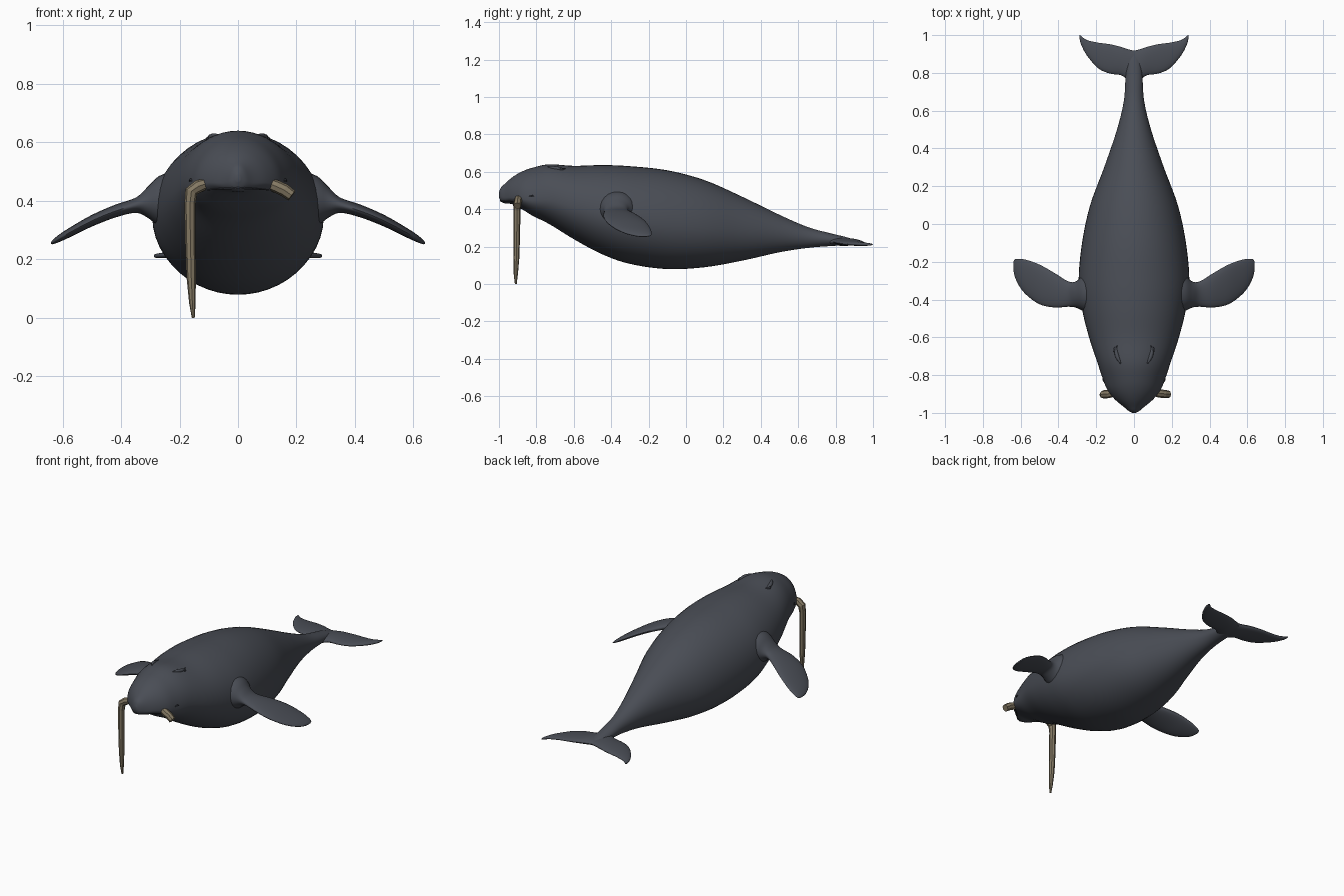
import bpy
import bmesh
from math import cos, sin, pi, radians
from mathutils import Vector
from mathutils.bvhtree import BVHTree

if "Cube" in bpy.data.objects:
    bpy.data.objects.remove(bpy.data.objects["Cube"])


def material(name, rgb):
    m = bpy.data.materials.new(name)
    m.use_nodes = True
    m.diffuse_color = (*rgb, 1)
    m.node_tree.nodes["Principled BSDF"].inputs["Base Color"].default_value = (*rgb, 1)
    return m


SKIN = material("slate skin", (0.068, 0.075, 0.092))
CREASE = material("dark crease", (0.03, 0.033, 0.042))
IVORY = material("aged ivory", (0.23, 0.19, 0.125))


def resample(rows, steps):
    """Catmull-Rom interpolation through rows of section values."""
    out = []
    for i in range(len(rows) - 1):
        quad = [rows[max(i - 1, 0)], rows[i], rows[i + 1], rows[min(i + 2, len(rows) - 1)]]
        for s in range(steps):
            t = s / steps
            out.append([b + 0.5 * t * (c - a + t * (2 * a - 5 * b + 4 * c - d
                        + t * (3 * (b - c) + d - a))) for a, b, c, d in zip(*quad)])
    return out + [list(rows[-1])]


def loft(name, rings, mat, smooth=True):
    """Skin a list of equal-length rings and cap both ends."""
    bm = bmesh.new()
    loops = [[bm.verts.new(p) for p in ring] for ring in rings]
    n = len(loops[0])
    for a, b in zip(loops, loops[1:]):
        for i in range(n):
            j = (i + 1) % n
            bm.faces.new((a[i], a[j], b[j], b[i]))
    bm.faces.new(loops[0])
    bm.faces.new(loops[-1])
    bmesh.ops.recalc_face_normals(bm, faces=bm.faces)
    mesh = bpy.data.meshes.new(name)
    bm.to_mesh(mesh)
    bm.free()
    mesh.materials.append(mat)
    obj = bpy.data.objects.new(name, mesh)
    bpy.context.collection.objects.link(obj)
    if smooth:
        bpy.ops.object.select_all(action='DESELECT')
        obj.select_set(True)
        bpy.context.view_layer.objects.active = obj
        bpy.ops.object.shade_smooth_by_angle(angle=radians(50))
    return obj


def tube(name, path, radii, mat, sides=8, smooth=False):
    """Sweep a polygon of changing radius along a path."""
    pts = [Vector(p) for p in path]
    rings = []
    side = Vector((0, 1, 0))
    for i, p in enumerate(pts):
        tangent = (pts[min(i + 1, len(pts) - 1)] - pts[max(i - 1, 0)]).normalized()
        if abs(tangent.y) > 0.8:
            side = Vector((1, 0, 0))
        u = (side - tangent * side.dot(tangent)).normalized()
        v = tangent.cross(u)
        rings.append([p + radii[i] * (u * cos(2 * pi * k / sides) + v * sin(2 * pi * k / sides))
                      for k in range(sides)])
    return loft(name, rings, mat, smooth)


# Body: y, half width, top, bottom, height fraction of the widest point
BODY = [
    (-1.0, 0.008, 0.49, 0.465, 0.4),
    (-0.99, 0.028, 0.515, 0.443, 0.35),
    (-0.97, 0.052, 0.535, 0.432, 0.3),
    (-0.93, 0.10, 0.57, 0.427, 0.25),
    (-0.88, 0.14, 0.60, 0.402, 0.27),
    (-0.82, 0.165, 0.622, 0.365, 0.32),
    (-0.73, 0.195, 0.64, 0.32, 0.4),
    (-0.6, 0.238, 0.632, 0.24, 0.44),
    (-0.45, 0.275, 0.636, 0.16, 0.45),
    (-0.3, 0.293, 0.63, 0.108, 0.45),
    (-0.1, 0.275, 0.608, 0.08, 0.45),
    (0.1, 0.232, 0.555, 0.09, 0.45),
    (0.3, 0.158, 0.467, 0.125, 0.47),
    (0.5, 0.09, 0.37, 0.17, 0.5),
    (0.65, 0.054, 0.305, 0.193, 0.5),
    (0.77, 0.045, 0.272, 0.203, 0.5),
    (0.86, 0.036, 0.25, 0.208, 0.5),
    (0.91, 0.012, 0.232, 0.216, 0.5),
]


def body_ring(row, sides=48):
    y, w, top, bottom, f = row
    mid = bottom + f * (top - bottom)
    ring = []
    for k in range(sides):
        a = 2 * pi * k / sides
        rise = (top - mid) if sin(a) > 0 else (mid - bottom)
        ring.append((w * cos(a), y, mid + rise * sin(a)))
    return ring


body = loft("body", [body_ring(r) for r in resample(BODY, 5)], SKIN)


# Fins: x, leading y, trailing y, height, half thickness
def fin_ring(row, side=1, sides=24):
    x, lead, trail, z, thick = row
    return [(side * x, (lead + trail) / 2 + (trail - lead) / 2 * cos(2 * pi * k / sides),
             z + thick * sin(2 * pi * k / sides)) for k in range(sides)]


FLIPPER = [
    (0.20, -0.49, -0.24, 0.40, 0.11),
    (0.27, -0.46, -0.275, 0.40, 0.085),
    (0.31, -0.442, -0.305, 0.395, 0.052),
    (0.35, -0.438, -0.303, 0.385, 0.026),
    (0.42, -0.442, -0.26, 0.365, 0.022),
    (0.50, -0.425, -0.215, 0.332, 0.02),
    (0.57, -0.375, -0.19, 0.295, 0.017),
    (0.61, -0.325, -0.184, 0.273, 0.013),
    (0.632, -0.275, -0.188, 0.26, 0.008),
    (0.639, -0.235, -0.205, 0.256, 0.003),
]
for label, side in (("left", 1), ("right", -1)):
    loft(label + "_flipper", [fin_ring(r, side) for r in resample(FLIPPER, 4)], SKIN)

# Tail flukes, one piece spanning both sides
FLUKE = [
    (0.0, 0.74, 0.917, 0.225, 0.02),
    (0.035, 0.765, 0.926, 0.225, 0.021),
    (0.07, 0.788, 0.938, 0.225, 0.019),
    (0.13, 0.797, 0.952, 0.222, 0.016),
    (0.19, 0.825, 0.96, 0.218, 0.013),
    (0.25, 0.893, 0.974, 0.214, 0.01),
    (0.28, 0.95, 0.996, 0.212, 0.007),
    (0.288, 0.98, 1.0, 0.212, 0.003),
]
half = resample(FLUKE, 4)
loft("tail_flukes", [fin_ring(r, -1) for r in half[:0:-1]] + [fin_ring(r) for r in half], SKIN)

# Tusks: a long one hanging on the right, a broken stub on the left
tube("long_tusk",
     [(-0.10, -0.895, 0.462), (-0.135, -0.9, 0.45), (-0.16, -0.902, 0.432), (-0.164, -0.904, 0.39),
      (-0.163, -0.905, 0.27), (-0.16, -0.907, 0.14), (-0.156, -0.91, 0.05), (-0.153, -0.91, 0)],
     [0.018, 0.022, 0.022, 0.019, 0.018, 0.016, 0.011, 0.005], IVORY)
tube("tusk_stub",
     [(0.10, -0.89, 0.462), (0.132, -0.897, 0.449), (0.16, -0.9, 0.436), (0.184, -0.902, 0.418)],
     [0.019, 0.022, 0.022, 0.02], IVORY)

# Creases draped onto the body surface
surface = BVHTree.FromPolygons([v.co.copy() for v in body.data.vertices],
                               [tuple(p.vertices) for p in body.data.polygons])


def drape(name, starts, direction, radius, mat):
    hits = [surface.ray_cast(Vector(s), Vector(direction))[0] for s in starts]
    hits = [h for h in hits if h]
    if len(hits) > 2:
        last = len(hits) - 1
        radii = [radius * (0.25 + 0.75 * sin(pi * i / last)) for i in range(last + 1)]
        tube(name, hits, radii, mat, 8, True)


drape("mouth_line", [(x / 100, -2, 0.444 - 0.6 * (x / 100) ** 2) for x in range(-12, 13, 2)],
      (0, 1, 0), 0.004, CREASE)

for label, side in (("left", 1), ("right", -1)):
    # Raised nostril folds with a dark slit behind each
    steps = [i / 8 for i in range(9)]
    drape(label + "_nostril_fold",
          [(side * (0.07 + 0.025 * sin(pi * t * 0.6)), -0.74 + 0.09 * t, 2) for t in steps],
          (0, 0, -1), 0.011, SKIN)
    drape(label + "_nostril_slit",
          [(side * (0.088 + 0.014 * sin(pi * t)), -0.69 + 0.045 * t, 2) for t in steps],
          (0, 0, -1), 0.008, CREASE)
    # Small eye slit on the cheek
    drape(label + "_eye", [(side * 2, -0.838 + 0.025 * t, 0.468 + 0.004 * sin(pi * t))
                           for t in steps], (-side, 0, 0), 0.005, CREASE)
